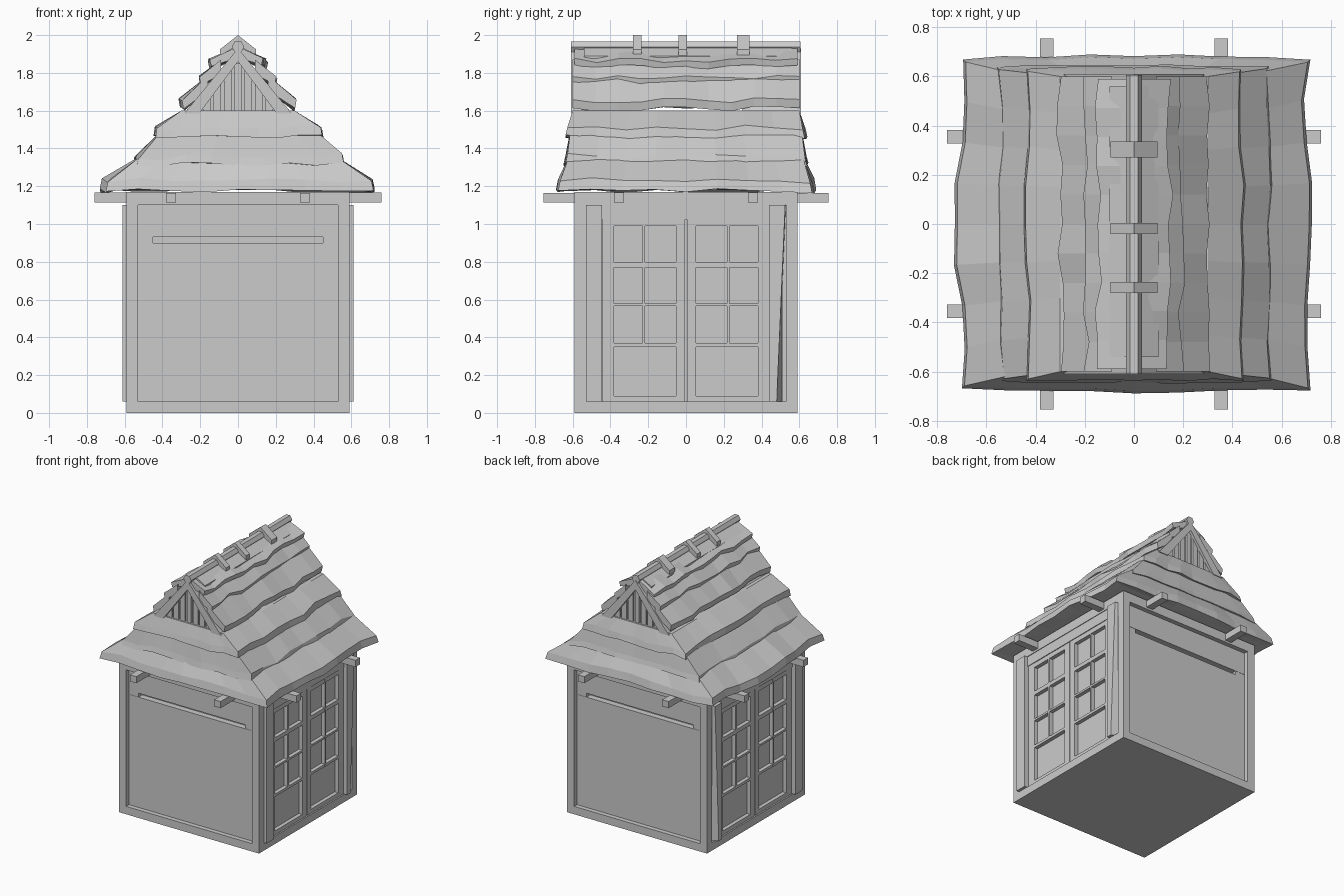
import bpy, math, random

if "Cube" in bpy.data.objects:
    bpy.data.objects.remove(bpy.data.objects["Cube"])
random.seed(4)

grey = bpy.data.materials.new("plain_grey")
grey.diffuse_color = (0.6, 0.6, 0.6, 1)
grey.use_nodes = True
grey.node_tree.nodes["Principled BSDF"].inputs["Base Color"].default_value = grey.diffuse_color


def make(name, verts, faces):
    me = bpy.data.meshes.new(name)
    me.from_pydata(verts, [], faces)
    me.materials.append(grey)
    ob = bpy.data.objects.new(name, me)
    bpy.context.collection.objects.link(ob)
    bpy.context.view_layer.objects.active = ob
    ob.select_set(True)
    bpy.ops.object.mode_set(mode='EDIT')
    bpy.ops.mesh.select_all(action='SELECT')
    bpy.ops.mesh.normals_make_consistent(inside=False)
    bpy.ops.object.mode_set(mode='OBJECT')
    ob.select_set(False)
    return ob


def box(name, x0, x1, y0, y1, z0, z1):
    v = [(x, y, z) for x in (x0, x1) for y in (y0, y1) for z in (z0, z1)]
    f = [(0, 1, 3, 2), (4, 6, 7, 5), (0, 4, 5, 1), (2, 3, 7, 6), (0, 2, 6, 4), (1, 5, 7, 3)]
    return make(name, v, f)


def side_box(name, s, x0, x1, y0, y1, z0, z1):
    return box(name, min(s * x0, s * x1), max(s * x0, s * x1), min(y0, y1), max(y0, y1), z0, z1)


def loft(name, sections):
    """Join equal closed sections and cap both ends."""
    n = len(sections[0])
    v = [p for sec in sections for p in sec]
    f = [(k * n + i, k * n + (i + 1) % n, (k + 1) * n + (i + 1) % n, (k + 1) * n + i)
         for k in range(len(sections) - 1) for i in range(n)]
    f += [tuple(range(n)), tuple(range(len(v) - n, len(v)))]
    return make(name, v, f)


def prism(name, pts, y0, y1):
    """Extrude an xz outline along y."""
    return loft(name, [[(x, y, z) for x, z in pts] for y in (y0, y1)])


def jit(a):
    return random.uniform(-a, a)


# timber frame and inner core
box("wall_core", -.55, .55, -.51, .51, .03, 1.14)
box("floor_sill", -.59, .59, -.59, .59, 0, .06)
box("top_plate", -.59, .59, -.59, .59, 1.10, 1.17)
for sx in (-1, 1):
    for sy in (-1, 1):
        side_box("corner_post", sx, .53, .59, sy * .53, sy * .59, .06, 1.10)

# front and back walls with a long slot
for s in (-1, 1):
    for name, z0, z1 in (("lower_wall_panel", .05, .9), ("upper_wall_panel", .93, 1.11)):
        side_box(name, 1, -.54, .54, s * .5, s * .555, z0, z1)
    for e in (-1, 1):
        side_box("slot_end", e, .45, .54, s * .5, s * .553, .9, .93)

# double doors on both sides
for s in (-1, 1):
    side_box("door_lintel", s, .54, .585, -.45, .45, 1.025, 1.10)
    side_box("side_post", s, .5, .612, -.53, -.445, .06, 1.10)
    loft("tapered_post", [[(s * .5, a, z), (s * .612, a, z), (s * .612, b, z), (s * .5, .53, z)]
                          for z, a, b in ((.06, .44, .48), (1.10, .44, .525))])
    for d in (-1, 1):
        for y0, y1, z0 in ((.004, .053, .06), (.217, .23, .35), (.38, .442, .06)):
            side_box("door_stile", s, .54, .58, d * y0, d * y1, z0, 1.025)
        for z0, z1 in ((.06, .09), (.35, .37), (.565, .58), (.77, .8), (.99, 1.025)):
            side_box("door_rail", s, .54, .579, d * .01, d * .44, z0, z1)

# crossing eave beams
for s in (-1, 1):
    c = s * .355
    box("cross_beam", -.76, .76, c - .027, c + .027, 1.115, 1.167)
    box("long_beam", c - .027, c + .027, -.755, .755, 1.115, 1.165)


# hipped thatch layers: inner foot, lip bottom, lip top and top rings
def hip_layer(name, z0, z1, z2, xb, yb, xt, yt, wave):
    n = 8
    square = []
    for a, b in (((-1, -1), (1, -1)), ((1, -1), (1, 1)), ((1, 1), (-1, 1)), ((-1, 1), (-1, -1))):
        for i in range(n):
            t = i / n
            square.append((a[0] + (b[0] - a[0]) * t, a[1] + (b[1] - a[1]) * t))
    foot, low, lip, top = [], [], [], []
    for u, w in square:
        xo, yo, dz = jit(.013), jit(.006), jit(.012)
        if abs(u) == 1:
            xo += wave * math.cos(2 * math.pi * w * .68)
        if abs(w) == 1:
            yo += wave * .5 * math.cos(u * 1.8)
        x, y = u * (xb + xo), w * (yb + yo)
        foot.append((u * (xb - .08), w * (yb - .05), z0 + .005))
        low.append((x, y, z0 + dz))
        lip.append((x * .985, y * .985, z1 + dz + jit(.008)))
        top.append((u * xt, w * yt, z2))
    return loft(name, [foot, low, lip, top])


hip_layer("thatch_eave", 1.175, 1.23, 1.37, .715, .675, .50, .615, .02)
hip_layer("thatch_second", 1.315, 1.355, 1.51, .55, .642, .39, .61, .006)
hip_layer("thatch_third", 1.46, 1.505, 1.60, .44, .635, .30, .60, .006)


# upper thatch layers, one slab on each slope
def slope_slab(name, s, xt, zt, xb, zlip, zlow, drop, yend):
    secs = []
    for i in range(11):
        y = -yend + 2 * yend * i / 10
        xo, dz = jit(.015), jit(.013)
        secs.append([(s * xt, y, zt), (s * (xb + xo), y, zlip + dz),
                     (s * (xb + xo - .008), y, zlow + dz), (s * xt, y, zt - drop)])
    loft(name, secs)


for s in (-1, 1):
    slope_slab("thatch_fourth", s, .16, 1.785, .30, 1.655, 1.61, .08, .60)
    slope_slab("thatch_fifth", s, .09, 1.87, .195, 1.775, 1.735, .08, .60)
    slope_slab("thatch_sixth", s, 0, 1.94, .145, 1.865, 1.83, .06, .59)
    prism("ridge_cover", [(0, 1.95), (s * .1, 1.89), (s * .1, 1.87), (0, 1.91)], -.54, .56)

# gables with barge boards and vertical slats
for e in (-1, 1):
    prism("gable_wall", [(-.29, 1.58), (.29, 1.58), (0, 1.92)], e * .3, e * .575)
    for s in (-1, 1):
        prism("barge_board", [(s * .285, 1.585), (s * .205, 1.585), (0, 1.86), (0, 1.93)],
              e * .565, e * .61)
    for k in range(-3, 4):
        x0, x1 = k * .055 - .02, k * .055 + .02
        if k == 0:
            x0, x1 = -.018, .018
        prism("gable_slat", [(x0, 1.585), (x1, 1.585), (x1, 1.875 - abs(x1) * 1.34),
                             (x0, 1.875 - abs(x0) * 1.34)], e * .57, e * .59)

# ridge pole and straps
hexagon = [(.033 * math.cos(i * math.pi / 3), 1.938 + .033 * math.sin(i * math.pi / 3)) for i in range(6)]
prism("ridge_pole", hexagon, -.61, .605)
strap = [(0, 2.0), (.095, 1.925), (.095, 1.87), (.06, 1.87), (0, 1.93),
         (-.06, 1.87), (-.095, 1.87), (-.095, 1.925)]
for y0, y1 in ((-.28, -.235), (-.04, .005), (.27, .335)):
    prism("ridge_strap", strap, y0, y1)
